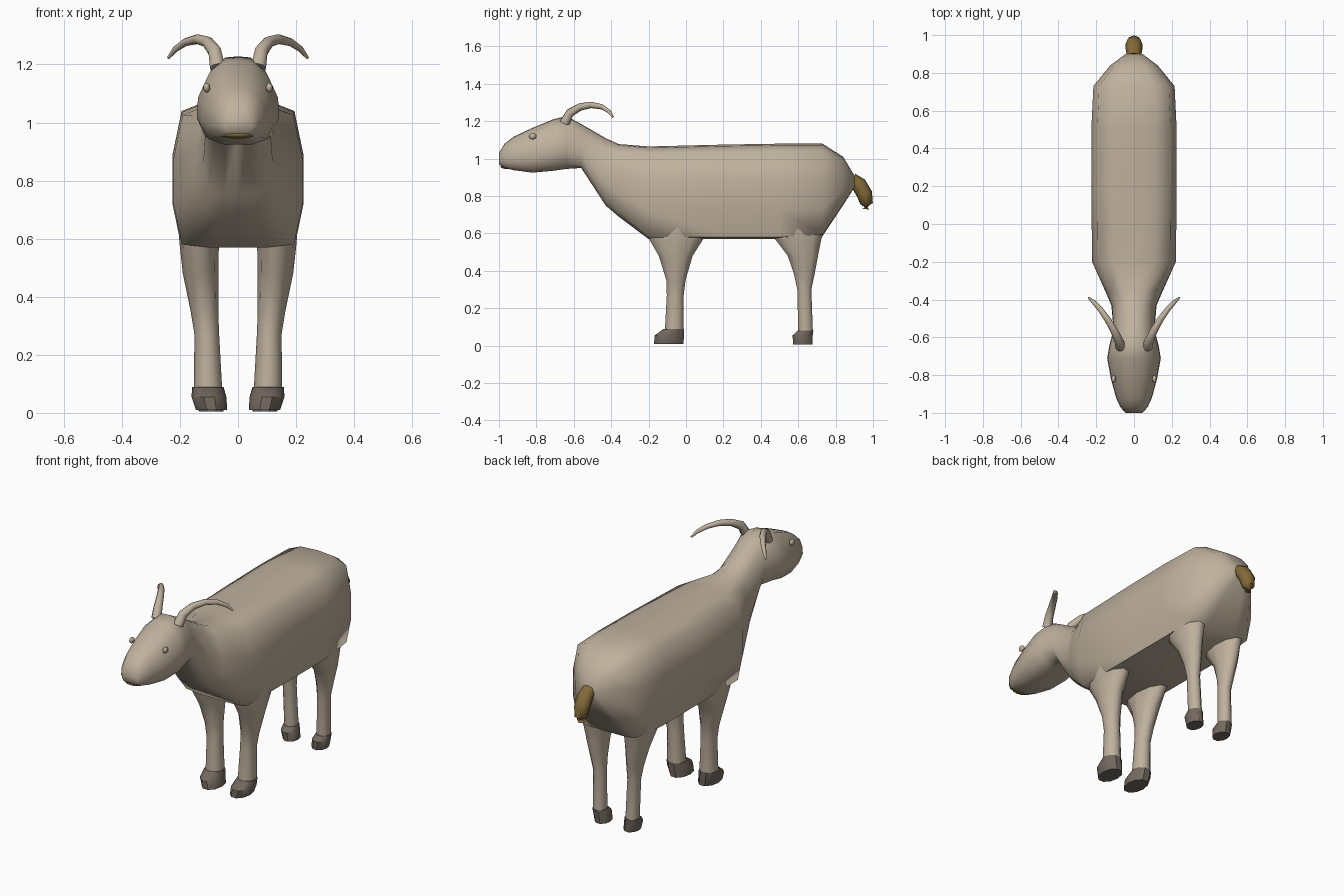
import bpy, bmesh
from math import sin, cos, tau, radians
from mathutils import Vector

cube = bpy.data.objects.get("Cube")
if cube:
    bpy.data.objects.remove(cube, do_unlink=True)


def material(name, rgb):
    m = bpy.data.materials.new(name)
    m.use_nodes = True
    m.diffuse_color = (*rgb, 1)
    m.node_tree.nodes["Principled BSDF"].inputs["Base Color"].default_value = (*rgb, 1)
    return m


COAT = material("beige coat", (0.52, 0.44, 0.34))
HOOF = material("grey brown hoof", (0.17, 0.14, 0.115))
GOLD = material("golden brown", (0.23, 0.145, 0.04))


def loft(name, rings, mats, angle=60, rule=None):
    """Skin a list of equal-length point rings and cap both ends."""
    bm = bmesh.new()
    loops = [[bm.verts.new(p) for p in ring] for ring in rings]
    n = len(loops[0])
    for a, b in zip(loops, loops[1:]):
        for i in range(n):
            j = (i + 1) % n
            bm.faces.new((a[i], a[j], b[j], b[i]))
    bm.faces.new(loops[0])
    bm.faces.new(loops[-1])
    bmesh.ops.recalc_face_normals(bm, faces=bm.faces)
    if rule:
        for f in bm.faces:
            f.material_index = rule(f.calc_center_median())
    me = bpy.data.meshes.new(name)
    bm.to_mesh(me)
    bm.free()
    for m in mats:
        me.materials.append(m)
    ob = bpy.data.objects.new(name, me)
    bpy.context.collection.objects.link(ob)
    smooth(ob, angle)
    return ob


def smooth(ob, angle):
    bpy.ops.object.select_all(action="DESELECT")
    ob.select_set(True)
    bpy.context.view_layer.objects.active = ob
    bpy.ops.object.shade_smooth_by_angle(angle=radians(angle))


def ellipsoid(name, centre, size, mat):
    bpy.ops.mesh.primitive_uv_sphere_add(segments=12, ring_count=8, location=centre)
    ob = bpy.context.object
    ob.name = name
    ob.scale = size
    ob.data.materials.append(mat)
    smooth(ob, 60)
    return ob


# Head, neck and trunk: half sections blended between a wedge and a barrel
WEDGE = [(0, 1), (.34, .985), (.72, .83), (.97, .55), (1, .3), (.82, .08), (.4, 0), (0, 0)]
BARREL = [(0, 1), (.5, .985), (.86, .92), (1, .62), (1, .3), (.87, .02), (.45, 0), (0, 0)]


def section(y, w, lo, hi, t):
    half = []
    for (ax, az), (bx, bz) in zip(WEDGE, BARREL):
        half.append(Vector((w * (ax + (bx - ax) * t), y, lo + (hi - lo) * (az + (bz - az) * t))))
    return half + [Vector((-p.x, p.y, p.z)) for p in half[-2:0:-1]]


# y, half width, bottom, top, barrel amount
TRUNK = [(-1, .045, .97, 1.03, .5), (-.97, .072, .95, 1.08, .3), (-.92, .095, .938, 1.118, .2),
         (-.82, .122, .925, 1.165, .1), (-.71, .142, .935, 1.21, 0), (-.64, .13, .945, 1.228, 0),
         (-.56, .108, .95, 1.185, .1), (-.43, .12, .75, 1.11, .2), (-.36, .15, .69, 1.078, .4),
         (-.2, .222, .57, 1.065, 1), (.2, .226, .57, 1.075, 1), (.5, .226, .57, 1.08, 1),
         (.73, .215, .585, 1.08, 1), (.84, .125, .75, 1.01, .7), (.9, .045, .845, .91, .5)]
loft("body", [section(*s) for s in TRUNK], [COAT])


# Legs with hooves: z, y back/front limits, x inner/outer limits
def leg_ring(side, z, y0, y1, x0, x1, n=10):
    return [Vector((side * ((x0 + x1) / 2 + (x1 - x0) / 2 * cos(tau * i / n)),
                    (y0 + y1) / 2 + (y1 - y0) / 2 * sin(tau * i / n), z)) for i in range(n)]


FRONT = [(.8, -.2, .12, .06, .19), (.66, -.23, .15, .06, .208), (.57, -.205, .1, .066, .2),
         (.48, -.15, .04, .068, .19), (.35, -.108, 0, .068, .163), (.27, -.105, -.01, .065, .15),
         (.09, -.115, -.01, .055, .152)]
FRONT_HOOF = [(.09, -.122, -.008, .05, .158), (.055, -.172, -.006, .04, .16), (.01, -.175, -.01, .037, .145)]
HIND = [(.8, .45, .75, .06, .185), (.66, .43, .76, .06, .205), (.57, .47, .73, .066, .195),
        (.48, .54, .71, .072, .18), (.38, .575, .69, .075, .158), (.3, .593, .672, .075, .145),
        (.08, .598, .68, .068, .14)]
HIND_HOOF = [(.08, .595, .683, .062, .145), (.055, .567, .68, .053, .147), (.005, .57, .68, .05, .135)]
for label, side in (("left", 1), ("right", -1)):
    for end, leg, hoof in (("front", FRONT, FRONT_HOOF), ("hind", HIND, HIND_HOOF)):
        loft(f"{label}_{end}_leg", [leg_ring(side, *r) for r in leg], [COAT])
        loft(f"{label}_{end}_hoof", [leg_ring(side, *r) for r in hoof], [HOOF], 40)


def tube(name, path, radii, mat, flat=1):
    """Tapered tube: rings set square to the path."""
    path = [Vector(p) for p in path]
    rings = []
    for i, (p, r) in enumerate(zip(path, radii)):
        d = (path[min(i + 1, len(path) - 1)] - path[max(i - 1, 0)]).normalized()
        u = d.cross(Vector((0, 0, 1))).normalized()
        v = u.cross(d)
        rings.append([p + u * r * flat * cos(tau * k / 8) + v * r * sin(tau * k / 8) for k in range(8)])
    return loft(name, rings, [mat])


# Horns and eyes
HORN = [(.07, -.65, 1.19), (.08, -.62, 1.245), (.105, -.565, 1.277), (.14, -.505, 1.287),
        (.18, -.45, 1.277), (.215, -.412, 1.253), (.24, -.39, 1.222)]
for label, side in (("left", 1), ("right", -1)):
    tube(f"{label}_horn", [(side * x, y, z) for x, y, z in HORN],
         [.028, .024, .02, .017, .014, .011, .005], COAT)
    ellipsoid(f"{label}_eye", (side * .108, -.82, 1.12), (.012, .02, .017), COAT)

# Mouth and tail
ellipsoid("mouth", (0, -.952, .957), (.06, .04, .013), GOLD)
tube("tail", [(0, .885, .89), (0, .925, .86), (0, .955, .81), (0, .965, .76), (0, .962, .73)],
     [.035, .042, .042, .034, .018], GOLD, 1.05)
